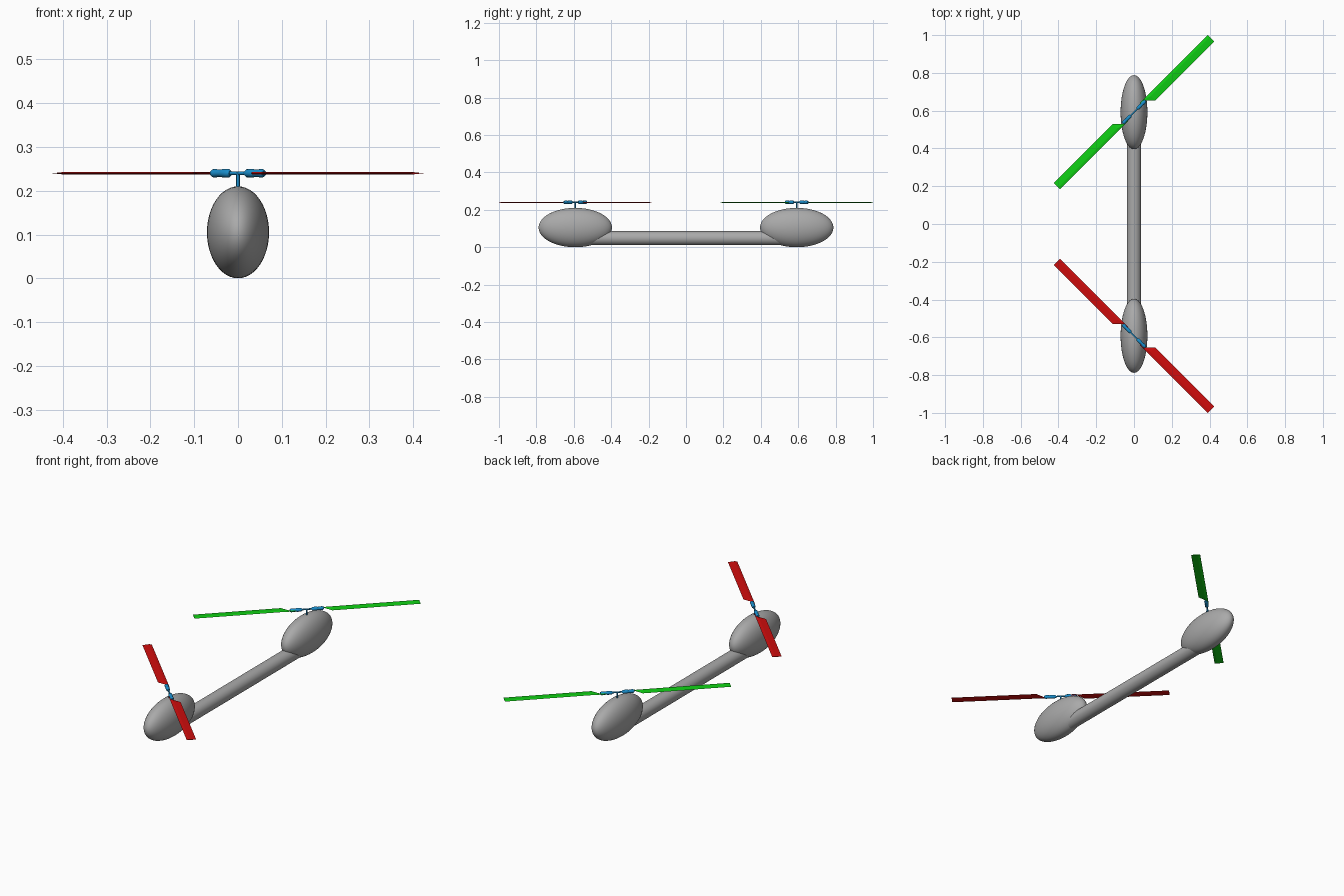
import bpy, bmesh, math
from mathutils import Matrix, Vector

cube = bpy.data.objects.get("Cube")
if cube:
    bpy.data.objects.remove(cube, do_unlink=True)


def material(name, rgb):
    m = bpy.data.materials.new(name)
    m.use_nodes = True
    m.diffuse_color = (*rgb, 1)
    m.node_tree.nodes["Principled BSDF"].inputs["Base Color"].default_value = (*rgb, 1)
    return m


GREY = material("grey", (0.4, 0.4, 0.4))
BLUE = material("blue", (0.01, 0.27, 0.6))
RED = material("red", (0.62, 0.004, 0.004))
GREEN = material("green", (0.005, 0.62, 0.007))

POD_Y = 0.592
ROTOR_Z = 0.24


def finish(name, bm, mat, smooth=True):
    bmesh.ops.recalc_face_normals(bm, faces=bm.faces)
    mesh = bpy.data.meshes.new(name)
    bm.to_mesh(mesh)
    bm.free()
    mesh.materials.append(mat)
    obj = bpy.data.objects.new(name, mesh)
    bpy.context.collection.objects.link(obj)
    if smooth:
        bpy.ops.object.select_all(action='DESELECT')
        obj.select_set(True)
        bpy.context.view_layer.objects.active = obj
        bpy.ops.object.shade_smooth_by_angle(angle=math.radians(35))
    return obj


def lathe(name, profile, axis, origin, mat, sides=24):
    """Revolve (distance, radius) pairs around an axis through origin."""
    bm = bmesh.new()
    turn = Vector((0, 0, 1)).rotation_difference(Vector(axis)).to_matrix()
    rings = []
    for d, r in profile:
        angles = [math.tau * i / sides for i in range(sides)]
        rings.append([bm.verts.new(Vector(origin) + turn @ Vector((r * math.cos(a), r * math.sin(a), d)))
                      for a in angles])
    for a, b in zip(rings, rings[1:]):
        for i in range(sides):
            j = (i + 1) % sides
            bm.faces.new((a[i], a[j], b[j], b[i]))
    bm.faces.new(rings[0])
    bm.faces.new(rings[-1])
    return finish(name, bm, mat)


def pod(name, y):
    bm = bmesh.new()
    # poles lie along the length of the pod
    shape = (Matrix.Translation((0, y, 0.105)) @ Matrix.Diagonal((0.071, 0.196, 0.105, 1))
             @ Matrix.Rotation(math.pi / 2, 4, 'X'))
    bmesh.ops.create_uvsphere(bm, u_segments=48, v_segments=32, radius=1, matrix=shape)
    finish(name, bm, GREY)


def blade(name, along, across, y, mat):
    """Thin blade with a swept root cut: stations are (distance, trailing edge)."""
    bm = bmesh.new()
    lead, half = 0.012, 0.0025
    loops = []
    for s, trail in ((0.055, 0.002), (0.086, 0.002), (0.123, -0.035), (0.565, -0.035)):
        ridge = lead + (trail - lead) * 0.3
        section = ((lead, 0), (ridge, half), (trail, 0), (ridge, -half))
        loops.append([bm.verts.new(along * s + across * t + Vector((0, y, ROTOR_Z + z)))
                      for t, z in section])
    for a, b in zip(loops, loops[1:]):
        for i in range(4):
            j = (i + 1) % 4
            bm.faces.new((a[i], a[j], b[j], b[i]))
    bm.faces.new(loops[0])
    bm.faces.new(loops[-1])
    finish(name, bm, mat, smooth=False)


def rotor(end, side, mat):
    y = POD_Y * side
    hub = (0, y, ROTOR_Z)
    # mast, teetering hub and the bar through both grips
    lathe(end + "_mast", ((0.19, 0.004), (0.243, 0.004)), (0, 0, 1), (0, y, 0), BLUE, 16)
    for n, sign in (("left", 1), ("right", -1)):
        along = Vector((1, side, 0)).normalized() * sign
        across = Vector((-1, side, 0)).normalized() * sign
        lathe(f"{end}_{n}_hub_arm", ((0, 0.004), (0.03, 0.004)), along, hub, BLUE, 12)
        lathe(f"{end}_{n}_blade_grip",
              ((0.024, 0.006), (0.03, 0.0095), (0.05, 0.0095), (0.055, 0.008),
               (0.072, 0.0095), (0.079, 0.0095), (0.085, 0.006)), along, hub, BLUE, 16)
        blade(f"{end}_{n}_blade", along, across, y, mat)


# Fuselage tube joining the two pods
lathe("fuselage_tube", ((-POD_Y, 0.0375), (POD_Y, 0.0375)), (0, 1, 0), (0, 0, 0.048), GREY, 32)

for end, side, colour in (("front", -1, RED), ("rear", 1, GREEN)):
    pod(end + "_pod", POD_Y * side)
    rotor(end, side, colour)
